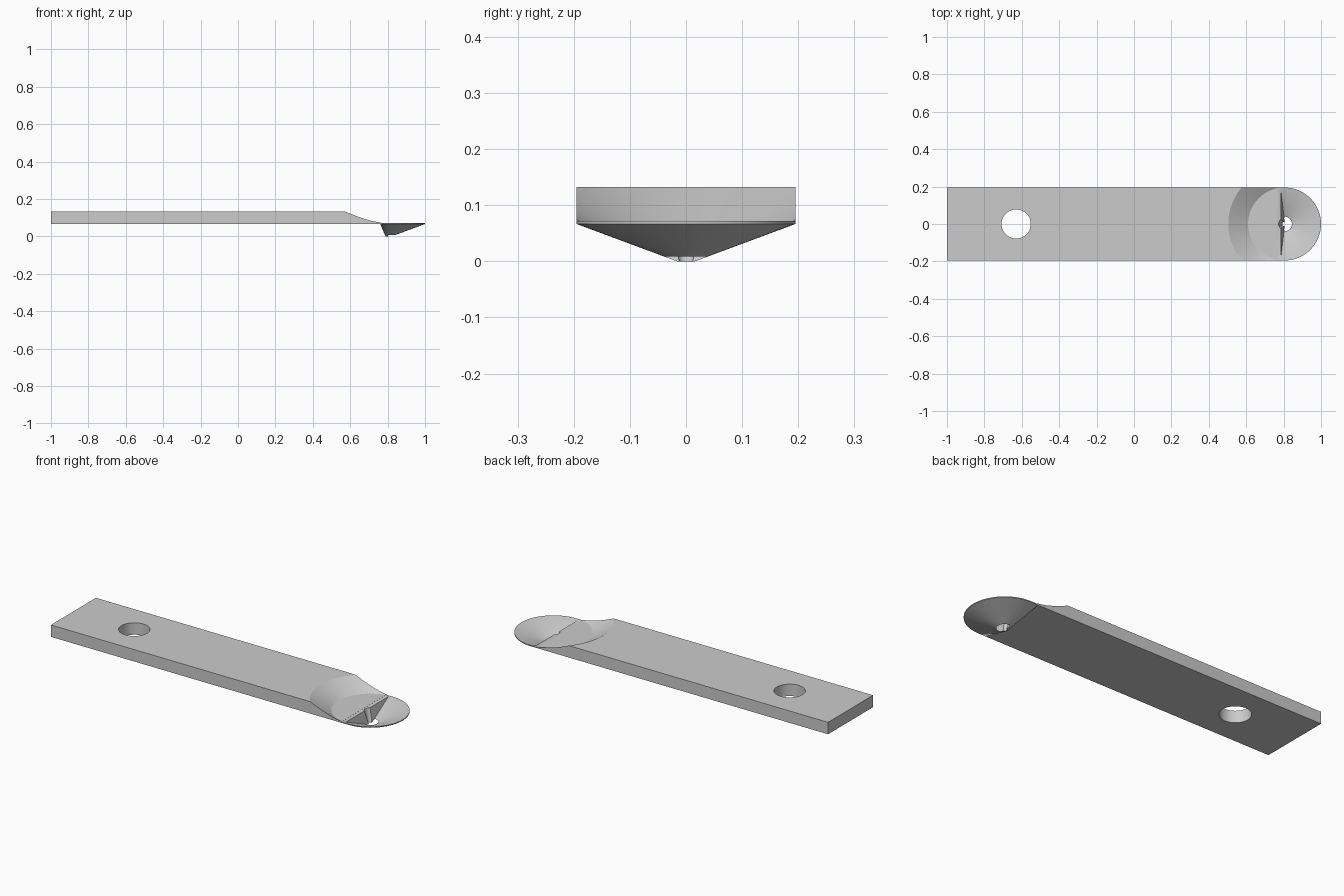
import bpy, bmesh, math

cube = bpy.data.objects.get("Cube")
if cube:
    bpy.data.objects.remove(cube, do_unlink=True)

CX = 0.805            # axis of the scoop
HALF = 0.195          # half width of the bar
BOTTOM, LIP, TOP = 0.0665, 0.0715, 0.132

steel = bpy.data.materials.new("plain grey steel")
steel.use_nodes = True
grey = (0.6, 0.6, 0.6, 1)
steel.diffuse_color = grey
steel.node_tree.nodes["Principled BSDF"].inputs["Base Color"].default_value = grey


def arc(r, z, half=False, cx=CX, n=96):
    """Points of a circle, or of its half towards +x."""
    if half:
        angles = [math.pi * (i / (n // 2) - 0.5) for i in range(n // 2 + 1)]
    else:
        angles = [math.tau * i / n for i in range(n)]
    return [(cx + r * math.cos(a), r * math.sin(a), z) for a in angles]


def hull(name, points):
    """Convex solid around a set of points."""
    bm = bmesh.new()
    for p in points:
        bm.verts.new(p)
    res = bmesh.ops.convex_hull(bm, input=bm.verts)
    loose = {g for g in res["geom_interior"] + res["geom_unused"]
             if isinstance(g, bmesh.types.BMVert)}
    bmesh.ops.delete(bm, geom=list(loose), context='VERTS')
    bmesh.ops.dissolve_limit(bm, angle_limit=0.002, verts=bm.verts, edges=bm.edges)
    bmesh.ops.recalc_face_normals(bm, faces=bm.faces)
    mesh = bpy.data.meshes.new(name)
    bm.to_mesh(mesh)
    bm.free()
    mesh.materials.append(steel)
    obj = bpy.data.objects.new(name, mesh)
    bpy.context.collection.objects.link(obj)
    return obj


def select(obj):
    bpy.ops.object.select_all(action='DESELECT')
    obj.select_set(True)
    bpy.context.view_layer.objects.active = obj


def carve(obj, *cutters):
    """Subtract each cutter, then smooth the round surfaces."""
    select(obj)
    for cutter in cutters:
        mod = obj.modifiers.new("cut", 'BOOLEAN')
        mod.operation, mod.solver, mod.object = 'DIFFERENCE', 'EXACT', cutter
        bpy.ops.object.modifier_apply(modifier=mod.name)
        bpy.data.objects.remove(cutter, do_unlink=True)
    bpy.ops.object.shade_smooth_by_angle(angle=math.radians(25))


# Flat handle bar with a mounting hole and a flared end
bar = hull("handle_bar", [(x, y, z) for x in (-1, 0.765)
                          for y in (-HALF, HALF) for z in (BOTTOM, TOP)])
hole = hull("hole_cutter", arc(0.078, 0, cx=-0.63, n=64) + arc(0.078, 0.3, cx=-0.63, n=64))
flare = hull("flare_cutter", arc(HALF, LIP + 0.0005) + arc(0.3, TOP) + arc(0.46, 0.222))
carve(bar, hole, flare)

# Half-cone scoop with a sloping back wall
sides = [(0.76, s * HALF, z) for s in (-1, 1) for z in (BOTTOM, LIP)]
scoop = hull("scoop", sides + arc(HALF, BOTTOM, True) + arc(HALF, LIP, True)
             + arc(0.016, 0))
back = [(0.785, s * 0.185, z) for s in (-1, 1) for z in (LIP, 0.2)]
bowl = hull("bowl_cutter", back + arc(0.192, LIP, True) + arc(0.192, 0.2, True)
            + arc(0.011, -0.003, True))

# Small conical notch through the back wall down to the tip
notch = hull("notch_cutter", arc(0.034, 0.08) + arc(0.011, -0.003))
carve(scoop, bowl, notch)
